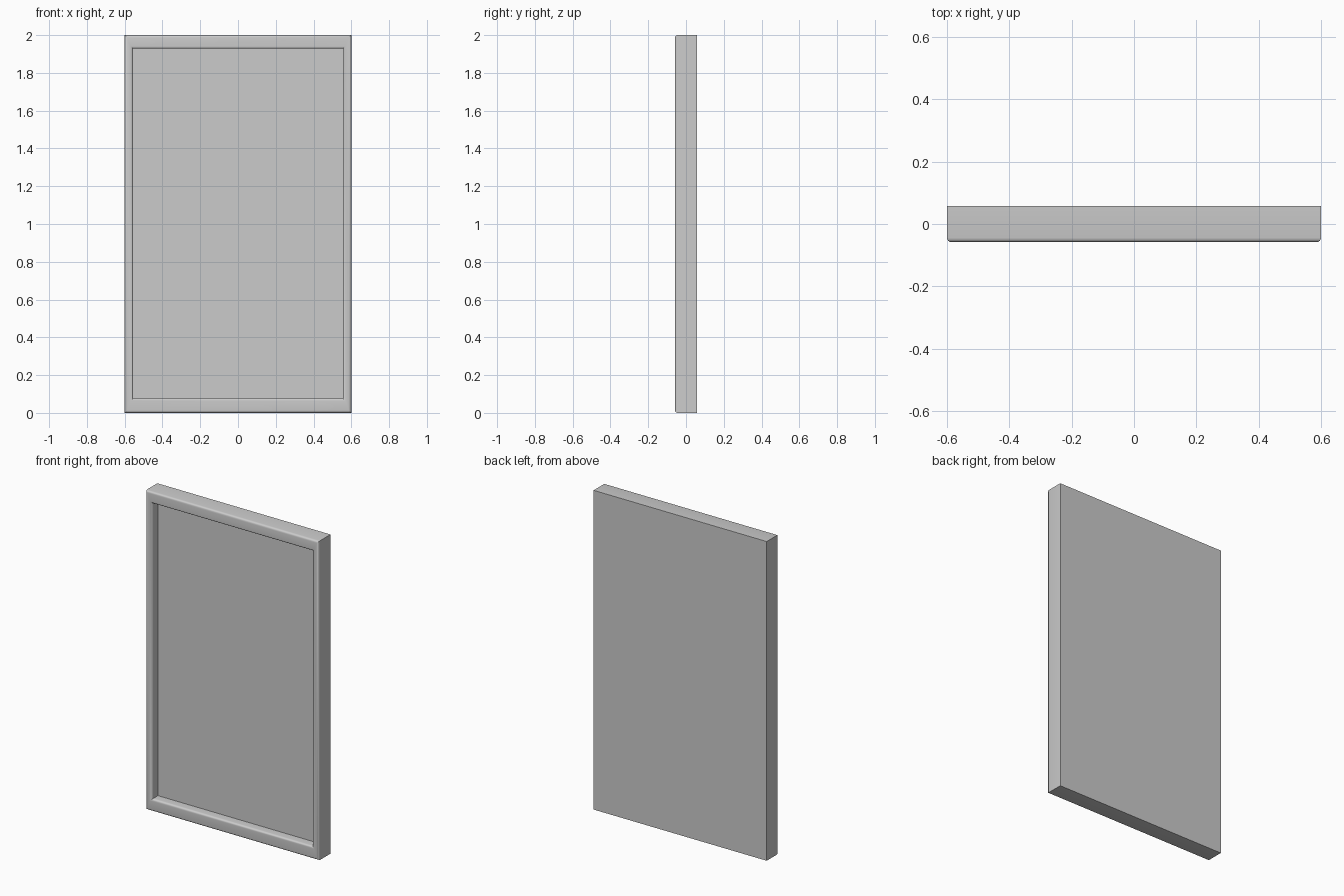
import bpy, bmesh

if "Cube" in bpy.data.objects:
    bpy.data.objects.remove(bpy.data.objects["Cube"])

W, D, H = 0.6, 0.058, 2.0      # half width, half depth, height
IW, Z0, Z1 = 0.555, 0.077, 1.928  # opening half width, bottom, top
PANEL_Y = 0.0                  # recessed panel plane
R = 0.014                      # rounding of the rim

bm = bmesh.new()


def loop(hw, y, z0, z1):
    return [bm.verts.new(p) for p in
            ((-hw, y, z0), (hw, y, z0), (hw, y, z1), (-hw, y, z1))]


# Rectangular rings from the back, round the rim, down to the panel
rings = [loop(W, D, 0, H), loop(W, -D, 0, H),
         loop(IW, -D, Z0, Z1), loop(IW, PANEL_Y, Z0, Z1)]
for a, b in zip(rings, rings[1:]):
    for i in range(4):
        j = (i + 1) % 4
        bm.faces.new((a[i], a[j], b[j], b[i]))
bm.faces.new(rings[0])
bm.faces.new(rings[-1])
bmesh.ops.recalc_face_normals(bm, faces=bm.faces[:])

# Rounded outer and inner front edges
rim = [e for r in rings[1:3] for e in bm.edges if all(v in r for v in e.verts)]
bmesh.ops.bevel(bm, geom=rim, offset=R, offset_type='OFFSET', segments=4,
                profile=0.5, affect='EDGES')

mesh = bpy.data.meshes.new("framed_panel")
bm.to_mesh(mesh)
bm.free()
panel = bpy.data.objects.new("framed_panel", mesh)
bpy.context.collection.objects.link(panel)

# Smooth rim, crisp corners
bpy.context.view_layer.objects.active = panel
panel.select_set(True)
bpy.ops.object.shade_smooth_by_angle(angle=0.6)
